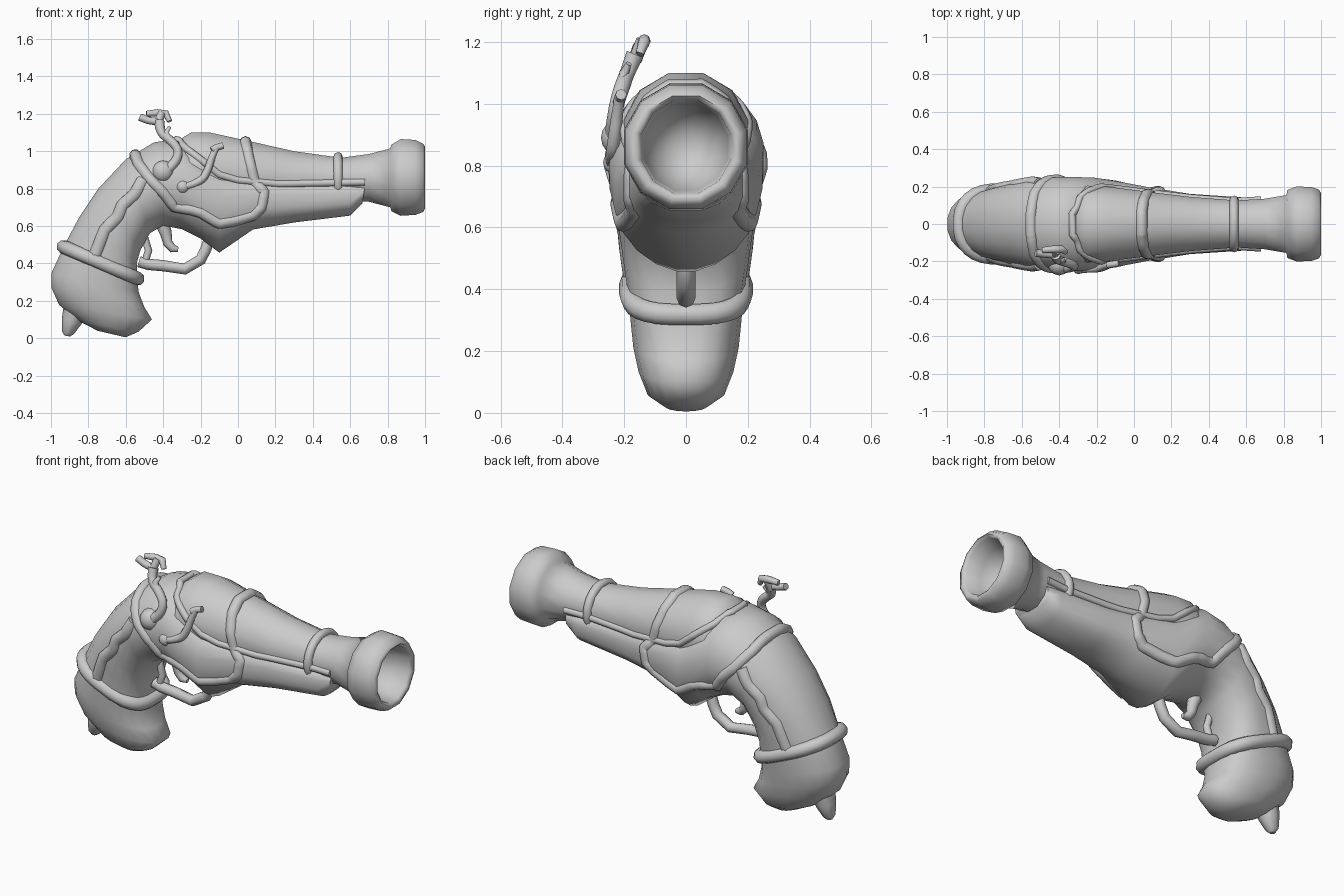
import bpy, bmesh
from math import sin, cos, pi
from mathutils import Vector
from mathutils.bvhtree import BVHTree

cube = bpy.data.objects.get("Cube")
if cube:
    bpy.data.objects.remove(cube, do_unlink=True)

grey = bpy.data.materials.new("plain_grey")
grey.use_nodes = True
grey.diffuse_color = (0.6, 0.6, 0.6, 1)
grey.node_tree.nodes["Principled BSDF"].inputs["Base Color"].default_value = (0.6, 0.6, 0.6, 1)
surfaces = []


def finish(ob, angle=60):
    bpy.ops.object.select_all(action='DESELECT')
    ob.select_set(True)
    bpy.context.view_layer.objects.active = ob
    if ob.type == 'CURVE':
        bpy.ops.object.convert(target='MESH')
    ob.data.materials.clear()
    ob.data.materials.append(grey)
    bpy.ops.object.shade_smooth_by_angle(angle=angle * pi / 180)


def mesh_object(name, bm):
    bmesh.ops.recalc_face_normals(bm, faces=bm.faces)
    me = bpy.data.meshes.new(name)
    bm.to_mesh(me)
    ob = bpy.data.objects.new(name, me)
    bpy.context.collection.objects.link(ob)
    finish(ob, 75)


def section(top, low, w, p_top, p_low, n, grow=1.0):
    """Closed, rounded-square ring between a top and a bottom point."""
    top, low = Vector(top), Vector(low)
    pts = []
    for i in range(n):
        a = 2 * pi * (i + 0.5) / n
        c, s = cos(a), sin(a)
        e = p_top if s > 0 else p_low
        y = abs(c) ** e * (1 if c > 0 else -1) * w
        h = abs(s) ** e * (1 if s > 0 else -1) * grow
        pts.append((top + low) / 2 + (top - low) / 2 * h + Vector((0, y, 0)))
    return pts


def loft(name, stations, n, grow=1.0):
    """Skin rings: top x, top z, bottom x, bottom z, half width, two squarenesses."""
    bm = bmesh.new()
    rings = []
    for xt, zt, xb, zb, w, pt, pb in stations:
        pts = section((xt, 0, zt), (xb, 0, zb), w, pt, pb, n, grow)
        rings.append([bm.verts.new(p) for p in pts])
    for a, b in zip(rings, rings[1:]):
        for i in range(n):
            j = (i + 1) % n
            bm.faces.new((a[i], a[j], b[j], b[i]))
    bm.faces.new(rings[0])
    bm.faces.new(rings[-1])
    mesh_object(name, bm)
    surfaces.append(BVHTree.FromBMesh(bm))
    bm.free()


def tube(name, points, r, closed=False, radii=None, kind='POLY'):
    cu = bpy.data.curves.new(name, 'CURVE')
    cu.dimensions = '3D'
    cu.bevel_depth = r
    cu.bevel_resolution = 2
    cu.use_fill_caps = True
    sp = cu.splines.new(kind)
    sp.points.add(len(points) - 1)
    for i, (pt, co) in enumerate(zip(sp.points, points)):
        pt.co = (*co, 1)
        pt.radius = radii[i] if radii else 1
    sp.use_cyclic_u = closed
    if kind == 'NURBS':
        sp.order_u = 3
        sp.use_endpoint_u = True
        sp.resolution_u = 5
    ob = bpy.data.objects.new(name, cu)
    bpy.context.collection.objects.link(ob)
    finish(ob)


def hit(origin, direction):
    found = [s.ray_cast(Vector(origin), Vector(direction)) for s in surfaces]
    found = [f for f in found if f[0]]
    return min(found, key=lambda f: f[3])[0] if found else None


def on_side(path, sink, steps=5):
    """Lay an x-z path on the left side; a height of None means the top ridge."""
    path = [(x, hit((x, 0, 3), (0, 0, -1)).z - sink / 2 if z is None else z) for x, z in path]
    out = []
    for (x0, z0), (x1, z1) in zip(path, path[1:]):
        out += [(x0 + (x1 - x0) * k / steps, z0 + (z1 - z0) * k / steps) for k in range(steps)]
    out.append(path[-1])
    pts = []
    for x, z in out:
        h = hit((x, 2, z), (0, -1, 0))
        pts.append(Vector((x, max(h.y - sink, 0) if h else 0, z)))
    return pts


def flip(points):
    return [Vector((p.x, -p.y, p.z)) for p in points]


def ball(name, pos, r):
    bm = bmesh.new()
    bmesh.ops.create_uvsphere(bm, u_segments=12, v_segments=8, radius=r)
    bmesh.ops.translate(bm, vec=pos, verts=bm.verts)
    mesh_object(name, bm)
    bm.free()


# Wooden stock, grip and pommel in one skin
loft("stock_and_grip", [
    (.68, .82, .665, .72, .13, .5, .8), (.6, .83, .6, .655, .142, .5, .8),
    (.3, .835, .3, .618, .162, .5, .9), (.1, .85, .08, .58, .195, .5, 1),
    (-.1, .9, -.1, .455, .232, .6, 1.1), (-.22, .98, -.2, .53, .25, .75, 1.05),
    (-.32, 1.07, -.3, .58, .254, .9, 1), (-.45, 1.05, -.4, .6, .252, 1, 1),
    (-.6, .96, -.47, .56, .24, 1, .95), (-.75, .8, -.52, .47, .22, .95, .85),
    (-.85, .65, -.54, .4, .205, .9, .75), (-.93, .5, -.535, .31, .188, .9, .7),
    (-1, .35, -.53, .25, .18, .9, .75), (-1, .27, -.5, .17, .172, .9, .85),
    (-.96, .18, -.457, .1, .155, .9, .9), (-.85, .09, -.53, .035, .125, .9, .9),
    (-.75, .04, -.6, .005, .07, 1, 1)], 20)

# Barrel with flared muzzle, rounded lip and bowl-shaped bore
profile = [(-.36, 1, .75, .12), (-.3, 1.07, .7, .2), (-.25, 1.1, .68, .212),
           (-.15, 1.1, .68, .208), (.1, 1.045, .69, .175), (.3, 1, .71, .15),
           (.55, .965, .73, .13), (.7, .985, .73, .14), (.815, 1.015, .7, .16),
           (.82, 1.035, .68, .188), (.87, 1.065, .655, .208), (.95, 1.06, .66, .204),
           (.99, 1.04, .675, .19), (1, 1.025, .695, .17), (.985, 1.01, .71, .15),
           (.9, 1, .72, .14), (.8, .96, .76, .1), (.76, .9, .82, .04)]
loft("barrel", [(x, zt, x, zb, w, 1, 1) for x, zt, zb, w in profile], 12, 1 / cos(pi / 12))

# Trim along the barrel seat, crossing over behind the breech
seat = on_side([(.68, .835), (.22, .825), (0, .845), (-.1, .875), (-.18, .94),
                (-.285, 1.02), (-.32, 1.06), (-.33, None)], .006)
tube("barrel_seat_trim", seat + flip(seat)[-2::-1], .02)

# Closed trim around the lock plates and over the top
lock = on_side([(.04, None), (.04, 1.04), (.06, .95), (.09, .83), (.14, .78), (.125, .7),
                (.08, .66), (-.02, .63), (-.1, .615), (-.2, .675), (-.25, .69), (-.34, .705),
                (-.39, .77), (-.47, .85), (-.53, .93), (-.545, .97), (-.55, None)], .016)
tube("lock_plate_trim", lock + flip(lock)[-2:0:-1], .032, True)

# Strips on both sides of the grip
strip = on_side([(-.765, .44), (-.71, .58), (-.64, .65), (-.617, .71),
                 (-.55, .77), (-.505, .85)], .02, 3)
for side, pts in (("left", strip), ("right", flip(strip))):
    tube("grip_strip_" + side, pts, .038)

# Rings on the barrel and grip
tube("barrel_ring", section((.535, 0, .972), (.535, 0, .73), .128, 1, 1, 24), .025, True)
tube("grip_ring", section((-.935, 0, .49), (-.535, 0, .318), .18, .85, .65, 28), .037, True)

# Pommel stud
tube("pommel_stud", [(-.87, 0, .15), (-.89, 0, .09), (-.91, 0, .03), (-.913, 0, .012)],
     .06, radii=[1.1, .9, .55, .25])

# Trigger and guard
tube("trigger_guard", [(-.53, 0, .41), (-.48, 0, .395), (-.4, 0, .388), (-.285, 0, .37),
                       (-.2, 0, .42), (-.175, 0, .47), (-.15, 0, .54)], .03)
tube("guard_rear", [(-.5, 0, .54), (-.478, 0, .47), (-.5, 0, .4)], .02)
tube("trigger", [(-.41, 0, .63), (-.385, 0, .56), (-.375, 0, .51), (-.35, 0, .48),
                 (-.32, 0, .475)], .026, radii=[1.6, 1.2, 1, .9, .5])

# Hammer with clamp jaws on the right side
ball("hammer_pivot", (-.4, -.215, .89), .06)
tube("hammer_arm", [(-.41, -.235, .88), (-.345, -.235, .92), (-.31, -.225, 1.0),
                    (-.36, -.205, 1.06), (-.42, -.19, 1.1), (-.42, -.165, 1.16)],
     .026, radii=[1.2, 1, .9, 1, .9, 1.1], kind='NURBS')
tube("hammer_spur", [(-.36, -.205, 1.05), (-.385, -.2, 1.1), (-.365, -.185, 1.13)],
     .02, radii=[1, .8, .5])
tube("lower_jaw", [(-.525, -.155, 1.182), (-.48, -.16, 1.165), (-.42, -.165, 1.155)], .02)
tube("upper_jaw", [(-.49, -.14, 1.2), (-.43, -.135, 1.205), (-.385, -.135, 1.2),
                   (-.365, -.15, 1.16)], .02, radii=[.8, 1, 1, .7])
tube("jaw_screw", [(-.43, -.165, 1.14), (-.41, -.14, 1.205)], .022)

# Striker lever in front of the hammer
ball("striker_pivot", (-.295, -.23, .81), .038)
tube("striker_lever", [(-.295, -.24, .81), (-.2, -.24, .83), (-.16, -.23, .9),
                       (-.14, -.222, .97), (-.115, -.215, 1.02)],
     .021, radii=[1, 1, 1, .9, .8], kind='NURBS')
tube("striker_tip", [(-.14, -.22, 1.005), (-.115, -.215, 1.02), (-.08, -.21, 1.03)], .018)
